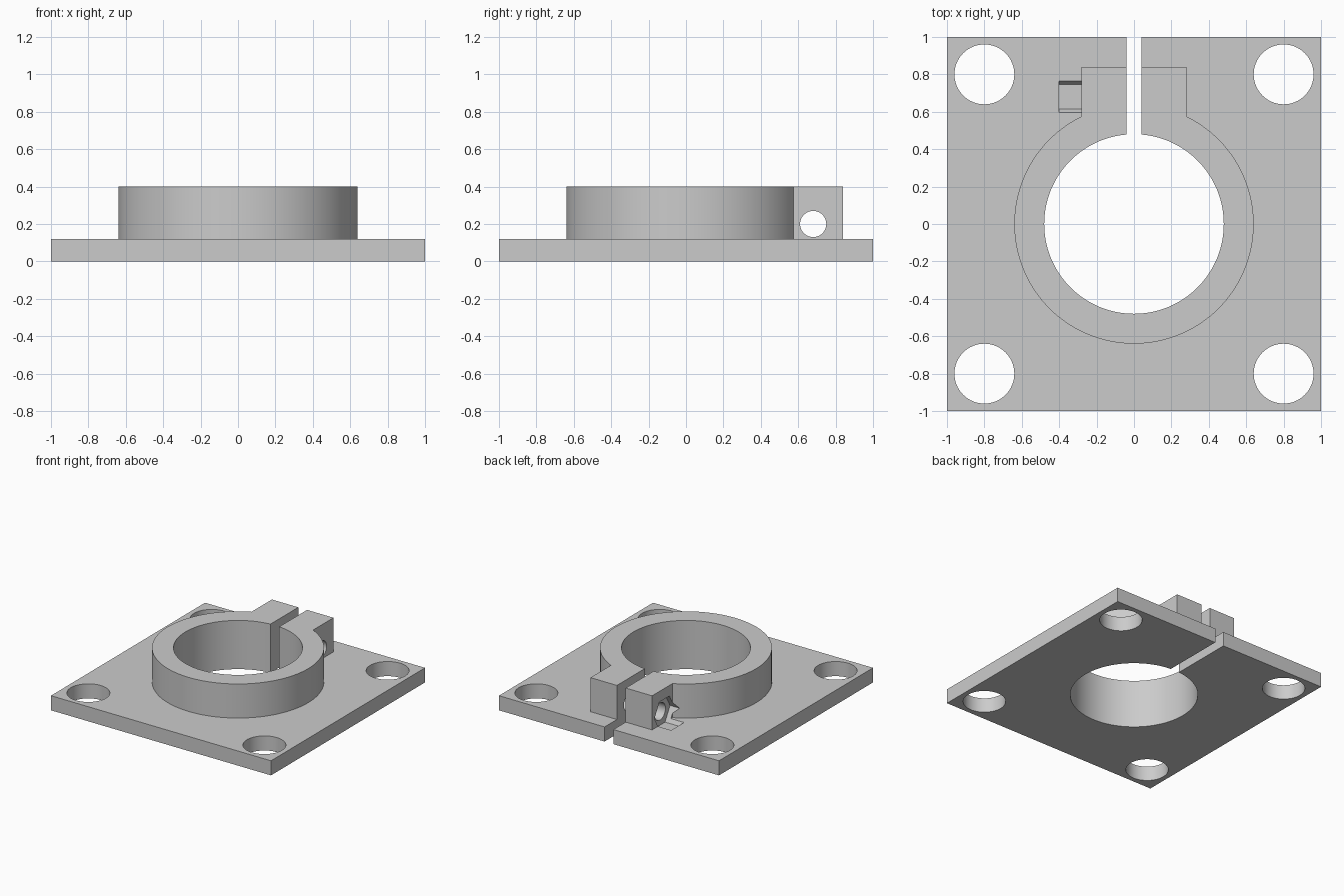
import bpy, bmesh
from math import asin, cos, sin, pi, sqrt, radians
from mathutils import Matrix

cube = bpy.data.objects.get("Cube")
if cube:
    bpy.data.objects.remove(cube, do_unlink=True)

PLATE_TOP, COLLAR_TOP = 0.12, 0.40
BORE_R, COLLAR_R = 0.48, 0.64
LUG_X, LUG_Y = 0.28, 0.84
BOLT_Y, BOLT_Z = 0.68, 0.20

grey = bpy.data.materials.new("plain_grey")
grey.use_nodes = True
colour = (0.6, 0.6, 0.6, 1)
grey.diffuse_color = colour
grey.node_tree.nodes["Principled BSDF"].inputs["Base Color"].default_value = colour


def make_object(name, bm):
    mesh = bpy.data.meshes.new(name)
    bmesh.ops.recalc_face_normals(bm, faces=bm.faces)
    bm.to_mesh(mesh)
    bm.free()
    mesh.materials.append(grey)
    obj = bpy.data.objects.new(name, mesh)
    bpy.context.collection.objects.link(obj)
    return obj


def prism(name, outline, z0, z1):
    """Extrude a flat outline from z0 up to z1."""
    bm = bmesh.new()
    face = bm.faces.new([bm.verts.new((x, y, z0)) for x, y in outline])
    walls = bmesh.ops.extrude_face_region(bm, geom=[face])["geom"]
    top = [v for v in walls if isinstance(v, bmesh.types.BMVert)]
    bmesh.ops.translate(bm, verts=top, vec=(0, 0, z1 - z0))
    return make_object(name, bm)


def box(name, x0, x1, y0, y1, z0, z1):
    return prism(name, [(x0, y0), (x1, y0), (x1, y1), (x0, y1)], z0, z1)


def circle(r, n, cx=0, cy=0):
    return [(cx + r * cos(2 * pi * i / n), cy + r * sin(2 * pi * i / n)) for i in range(n)]


def rod_x(name, r, n, x0, x1):
    """Rod along x at the bolt position, with a corner pointing along y."""
    rod = prism(name, circle(r, n), x0, x1)
    # Local z becomes x, local x becomes y, local y becomes z
    rod.data.transform(Matrix(((0, 0, 1, 0), (1, 0, 0, BOLT_Y),
                               (0, 1, 0, BOLT_Z), (0, 0, 0, 1))))
    return rod


# Square base plate
mount = box("clamp_mount", -1, 1, -1, 1, 0, PLATE_TOP)

# Round collar whose outline runs out into the clamp lugs at the back
start = asin(LUG_X / COLLAR_R)
steps = 110
outline = []
for i in range(steps + 1):
    a = pi / 2 + start + (2 * pi - 2 * start) * i / steps
    outline.append((COLLAR_R * cos(a), COLLAR_R * sin(a)))
outline += [(LUG_X, LUG_Y), (-LUG_X, LUG_Y)]
collar = prism("collar", outline, PLATE_TOP / 2, COLLAR_TOP)

# Cutters: bore, clamp slit, bolt hole, nut pocket and corner holes
cutters = [
    prism("bore_cutter", circle(BORE_R, 128), -0.5, 1),
    box("slit_cutter", -0.04, 0.04, 0.3, 1.2, -0.5, 1),
    rod_x("bolt_cutter", 0.07, 48, -0.5, 0.5),
    rod_x("nut_cutter", 0.13, 6, -0.40, -0.24),
]
for sx in (-1, 1):
    for sy in (-1, 1):
        cutters.append(prism("corner_cutter", circle(0.16, 64, 0.8 * sx, 0.8 * sy), -0.5, 1))

# Join the collar to the plate, then cut every opening
helpers = [(collar, "UNION")] + [(c, "DIFFERENCE") for c in cutters]
for helper, operation in helpers:
    helper.hide_render = True
    mod = mount.modifiers.new(helper.name, "BOOLEAN")
    mod.operation = operation
    mod.solver = "EXACT"
    mod.object = helper

# Bake the result and drop the helpers
graph = bpy.context.evaluated_depsgraph_get()
baked = bpy.data.meshes.new_from_object(mount.evaluated_get(graph))
mount.modifiers.clear()
mount.data = baked
baked.materials.clear()
baked.materials.append(grey)
for helper, _ in helpers:
    bpy.data.objects.remove(helper, do_unlink=True)

# Smooth round walls, crisp edges
bpy.ops.object.select_all(action="DESELECT")
mount.select_set(True)
bpy.context.view_layer.objects.active = mount
bpy.ops.object.shade_smooth_by_angle(angle=radians(30))
